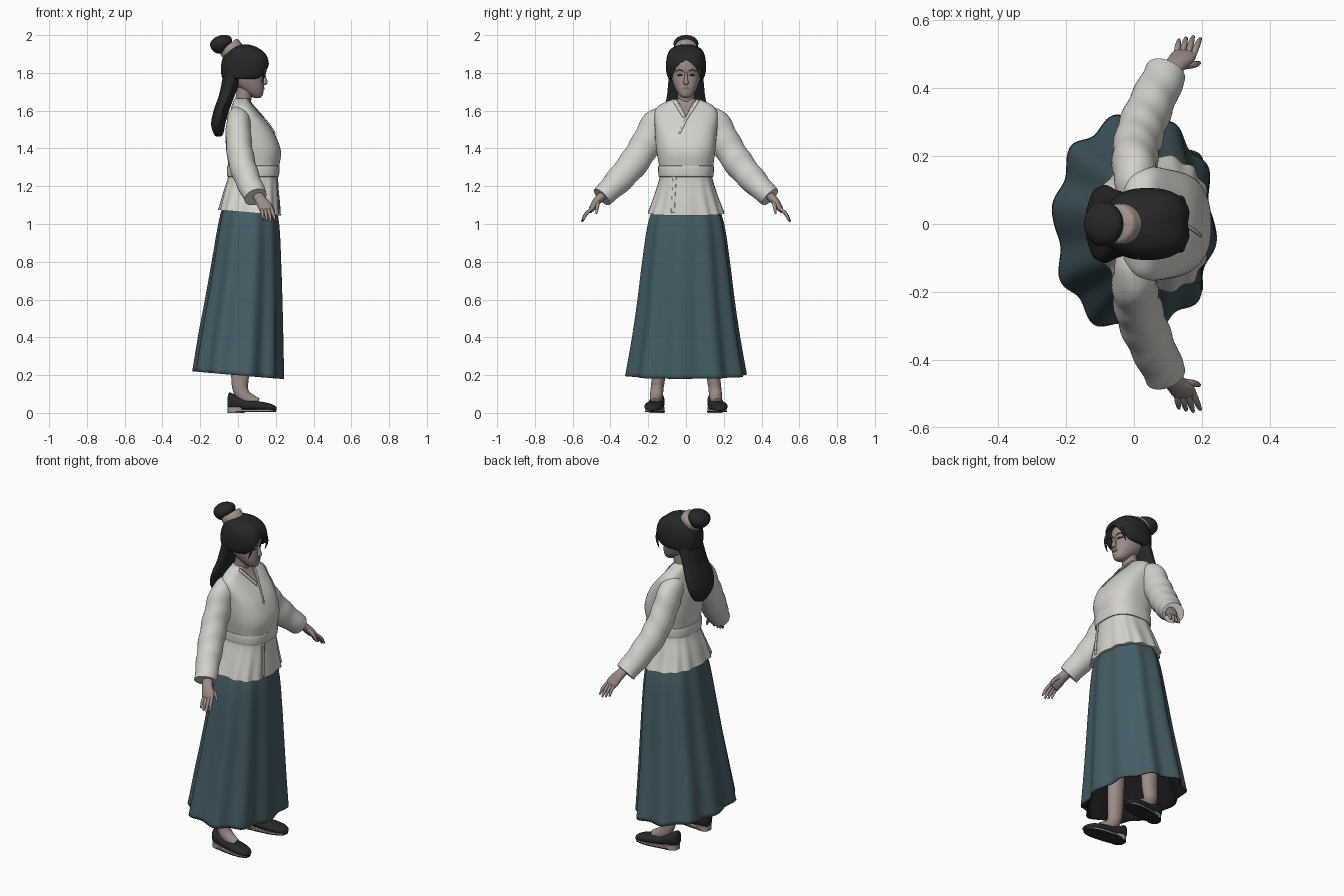
import bpy, bmesh, math
from mathutils import Vector
from mathutils.bvhtree import BVHTree

cube = bpy.data.objects.get("Cube")
if cube:
    bpy.data.objects.remove(cube, do_unlink=True)


def material(name, r, g, b):
    m = bpy.data.materials.new(name)
    m.use_nodes = True
    m.diffuse_color = (r, g, b, 1)
    bsdf = m.node_tree.nodes["Principled BSDF"]
    bsdf.inputs["Base Color"].default_value = (r, g, b, 1)
    bsdf.inputs["Roughness"].default_value = 0.8
    return m


CLOTH = material("off white cloth", 0.66, 0.64, 0.60)
TEAL = material("teal skirt", 0.058, 0.108, 0.13)
LINING = material("dark lining", 0.008, 0.008, 0.008)
HAIR = material("black hair", 0.02, 0.02, 0.02)
SKIN = material("muted skin", 0.335, 0.258, 0.238)
LIPS = material("lips", 0.25, 0.16, 0.15)
SHOE = material("black shoe", 0.022, 0.021, 0.022)
SOLE = material("pale trim", 0.38, 0.29, 0.26)
trees = {}


def smooth_steps(rows, k=6):
    """Catmull-Rom interpolation through rows of numbers."""
    rows = [tuple(r) for r in rows]
    ext = [rows[0]] + rows + [rows[-1]]
    out = []
    for i in range(len(rows) - 1):
        for s in range(k):
            t = s / k
            out.append(tuple(
                0.5 * (2 * b + (c - a) * t + (2 * a - 5 * b + 4 * c - d) * t * t
                       + (3 * b - a - 3 * c + d) * t ** 3)
                for a, b, c, d in zip(*ext[i:i + 4])))
    return out + [rows[-1]]


def finish(name, bm, mat, angle=50):
    me = bpy.data.meshes.new(name)
    bm.to_mesh(me)
    bm.free()
    ob = bpy.data.objects.new(name, me)
    bpy.context.collection.objects.link(ob)
    me.materials.append(mat)
    bpy.ops.object.select_all(action='DESELECT')
    ob.select_set(True)
    bpy.context.view_layer.objects.active = ob
    bpy.ops.object.shade_smooth_by_angle(angle=math.radians(angle))
    return ob


def spow(v, e):
    return math.copysign(abs(v) ** e, v)


def loft(name, rings, mat, n=40, power=2.0, fold=None, tilt=0, caps=True):
    """Skin rings of (centre, u, v) with superellipse outlines."""
    bm = bmesh.new()
    loops = []
    for i, (c, u, v) in enumerate(rings):
        t = i / (len(rings) - 1)
        loop = []
        for j in range(n):
            a = math.tau * j / n
            p = u * spow(math.cos(a), 2 / power) + v * spow(math.sin(a), 2 / power)
            p = c + p * (fold(t, a) if fold else 1)
            p.z -= tilt * (1 - t) * p.x
            loop.append(bm.verts.new(p))
        loops.append(loop)
    for lo, hi in zip(loops, loops[1:]):
        for j in range(n):
            k = (j + 1) % n
            bm.faces.new((lo[j], lo[k], hi[k], hi[j]))
    if caps:
        bm.faces.new(loops[0][::-1])
        bm.faces.new(loops[-1])
    bmesh.ops.recalc_face_normals(bm, faces=bm.faces)
    trees[name] = BVHTree.FromBMesh(bm)
    return finish(name, bm, mat)


def stack(rows, k=6):
    """Horizontal rings from rows of (z, back x, front x, half width)."""
    return [(Vector(((b + f) / 2, 0, z)), Vector(((f - b) / 2, 0, 0)), Vector((0, w, 0)))
            for z, b, f, w in smooth_steps(rows, k)]


def tube(rows, k=6):
    """Rings across a path from rows of (x, y, z, radius u, radius v)."""
    rows = smooth_steps(rows, k)
    pts = [Vector(r[:3]) for r in rows]
    rings = []
    for i, r in enumerate(rows):
        t = (pts[min(i + 1, len(pts) - 1)] - pts[max(i - 1, 0)]).normalized()
        u = Vector((1, 0, 0))
        u = (u - t * u.dot(t)).normalized()
        rings.append((pts[i], u * r[3], t.cross(u) * r[4]))
    return rings


def ribbon(name, target, pts, width, mat, lift=0.003):
    """Thin strip laid on the front of a part along (y, z) points."""
    pts = [Vector(p) for p in smooth_steps(pts)]
    bm = bmesh.new()
    rows = []
    for i, p in enumerate(pts):
        d = (pts[min(i + 1, len(pts) - 1)] - pts[max(i - 1, 0)]).normalized()
        w = width(i / (len(pts) - 1)) if callable(width) else width
        row = []
        for s in range(7):
            q = p + Vector((-d.y, d.x)) * w * (s / 6 - 0.5)
            hit = trees[target].ray_cast(Vector((1, q.x, q.y)), Vector((-1, 0, 0)))[0]
            row.append(bm.verts.new(((hit.x if hit else 0.04) + lift, q.x, q.y)))
        rows.append(row)
    for a, b in zip(rows, rows[1:]):
        for s in range(6):
            bm.faces.new((a[s], a[s + 1], b[s + 1], b[s]))
    bmesh.ops.recalc_face_normals(bm, faces=bm.faces)
    ob = finish(name, bm, mat)
    mod = ob.modifiers.new("thickness", 'SOLIDIFY')
    mod.thickness, mod.offset = 0.004, 0


# Skirt with broad pleats and a dark inside
skirt = loft("skirt", stack([
    (0.2, -0.232, 0.234, 0.312), (0.4, -0.202, 0.232, 0.279), (0.6, -0.167, 0.229, 0.252),
    (0.8, -0.134, 0.224, 0.229), (1.0, -0.101, 0.215, 0.2), (1.14, -0.07, 0.19, 0.155)]),
    TEAL, n=144, power=2.25, tilt=0.085, caps=False,
    fold=lambda t, a: 1 + (0.05 - 0.03 * t) * math.cos(10 * (a - 3.02) + 0.3 * math.sin(2 * a)))
skirt.data.materials.append(LINING)
mod = skirt.modifiers.new("lining", 'SOLIDIFY')
mod.thickness, mod.offset, mod.material_offset = 0.006, -1, 1

# Jacket body, belt, collar and flap
loft("jacket", stack([
    (1.065, -0.101, 0.222, 0.2), (1.15, -0.08, 0.217, 0.17), (1.25, -0.05, 0.21, 0.14),
    (1.31, -0.052, 0.216, 0.143), (1.4, -0.064, 0.226, 0.157), (1.5, -0.062, 0.187, 0.165),
    (1.58, -0.045, 0.122, 0.167), (1.62, -0.035, 0.085, 0.15), (1.645, -0.026, 0.066, 0.11),
    (1.665, -0.018, 0.055, 0.055)]), CLOTH, n=96, power=2.6, tilt=0.09,
    fold=lambda t, a: 1 + 0.03 * max(0, 1 - 3.5 * t) * math.cos(14 * a) + 0.006 * math.sin(5 * a + 20 * t))
loft("belt", stack([(1.25, -0.052, 0.211, 0.141), (1.256, -0.058, 0.217, 0.146),
                    (1.303, -0.058, 0.22, 0.147), (1.309, -0.052, 0.214, 0.142)], 3),
     CLOTH, n=64, power=2.6)
ribbon("neck_opening", "jacket", [(0, 1.662), (0, 1.625), (0, 1.57)],
       lambda t: 0.112 * (1 - t), SKIN, 0.003)
ribbon("right_collar", "jacket", [(-0.063, 1.656), (-0.042, 1.62), (-0.01, 1.568)],
       0.016, CLOTH, 0.004)
ribbon("left_collar", "jacket", [(0.063, 1.656), (0.042, 1.62), (0.004, 1.56), (-0.035, 1.48)],
       lambda t: 0.017 - 0.009 * t, CLOTH, 0.005)
ribbon("front_flap", "jacket", [(-0.06, 1.25), (-0.066, 1.15), (-0.07, 1.06)], 0.018, CLOTH, 0.005)

# Neck, head and face
loft("neck", tube([(0.015, 0, 1.6, 0.045, 0.048), (0.03, 0, 1.67, 0.042, 0.044),
                   (0.045, 0, 1.76, 0.045, 0.046)]), SKIN)
loft("head", stack([
    (1.668, 0.085, 0.118, 0.014), (1.68, 0.06, 0.13, 0.033), (1.71, 0.015, 0.136, 0.054),
    (1.75, -0.03, 0.136, 0.07), (1.79, -0.06, 0.134, 0.078), (1.83, -0.07, 0.14, 0.081),
    (1.9, -0.05, 0.125, 0.075), (1.94, 0, 0.08, 0.035)]), SKIN, power=2.2)
loft("nose", tube([(0.133, 0, 1.8, 0.006, 0.006), (0.143, 0, 1.765, 0.01, 0.01),
                   (0.144, 0, 1.748, 0.012, 0.014), (0.134, 0, 1.74, 0.006, 0.008)]), SKIN, n=16)
ribbon("mouth", "head", [(-0.02, 1.715), (0, 1.717), (0.02, 1.715)],
       lambda t: 0.002 + 0.009 * math.sin(math.pi * t), LIPS, 0.002)
for side, s in (("left", 1), ("right", -1)):
    ribbon(side + "_eye", "head", [(s * 0.018, 1.785), (s * 0.032, 1.789), (s * 0.048, 1.787)],
           lambda t: 0.002 + 0.007 * math.sin(math.pi * t), HAIR, 0.002)
    ribbon(side + "_brow", "head", [(s * 0.014, 1.808), (s * 0.034, 1.815), (s * 0.054, 1.81)],
           0.004, HAIR, 0.002)

# Hair cap with a parted fringe cut out over the face
cap = loft("hair_cap", stack([
    (1.768, -0.08, 0.135, 0.088), (1.78, -0.086, 0.152, 0.098), (1.812, -0.09, 0.166, 0.105),
    (1.86, -0.086, 0.168, 0.105), (1.905, -0.068, 0.148, 0.095), (1.935, -0.04, 0.105, 0.07),
    (1.95, 0, 0.06, 0.025)]), HAIR, n=64, power=2.4,
    fold=lambda t, a: 1 - 0.06 * math.exp(-(min(a, math.tau - a) / 0.25) ** 2))
bm = bmesh.new()
half = [(0.03, 1.852), (0.058, 1.82), (0.075, 1.785), (0.08, 1.7)]
outline = [(0, 1.868)] + half + [(-y, z) for y, z in reversed(half)]
face = bm.faces.new([bm.verts.new((0.06, y, z)) for y, z in outline])
wall = bmesh.ops.extrude_face_region(bm, geom=[face])["geom"]
bmesh.ops.translate(bm, vec=(0.2, 0, 0), verts=[g for g in wall if isinstance(g, bmesh.types.BMVert)])
bmesh.ops.recalc_face_normals(bm, faces=bm.faces)
cutter = finish("face_cutter", bm, HAIR)
cutter.hide_render = True
cutter.hide_set(True)
mod = cap.modifiers.new("face opening", 'BOOLEAN')
mod.operation, mod.object, mod.solver = 'DIFFERENCE', cutter, 'EXACT'

# Long back hair, topknot and its wide band
loft("back_hair", stack([
    (1.462, -0.115, -0.092, 0.02), (1.48, -0.13, -0.078, 0.06), (1.53, -0.143, -0.068, 0.1),
    (1.6, -0.13, -0.048, 0.114), (1.68, -0.102, -0.018, 0.1), (1.76, -0.085, 0.015, 0.092),
    (1.84, -0.07, 0.03, 0.08)]), HAIR, fold=lambda t, a: 1 + 0.02 * math.cos(9 * a))
loft("hair_band", tube([(-0.016, 0, 1.898, 0.056, 0.056), (-0.024, 0, 1.909, 0.062, 0.06),
                        (-0.046, 0, 1.938, 0.061, 0.059), (-0.053, 0, 1.947, 0.052, 0.05)]), SOLE)
loft("topknot", stack([
    (1.902, -0.108, -0.07, 0.02), (1.912, -0.128, -0.055, 0.042), (1.935, -0.145, -0.042, 0.061),
    (1.96, -0.146, -0.032, 0.065), (1.983, -0.128, -0.034, 0.052), (1.996, -0.102, -0.045, 0.028),
    (2.0, -0.085, -0.065, 0.008)]), HAIR)

for side, s in (("left", 1), ("right", -1)):
    def path(rows):
        return tube([(r[0], s * r[1]) + tuple(r[2:]) for r in rows])

    loft(side + "_temple_lock", path([(0.145, 0.065, 1.83, 0.008, 0.012), (0.14, 0.076, 1.79, 0.006, 0.008),
                                      (0.125, 0.08, 1.75, 0.002, 0.002)]), HAIR, n=12)
    # Sleeve with soft wrinkles and a wide cuff
    loft(side + "_sleeve", path([
        (0.005, 0.08, 1.575, 0.05, 0.055), (0.002, 0.15, 1.53, 0.064, 0.082),
        (0.005, 0.212, 1.425, 0.068, 0.08), (0.022, 0.28, 1.32, 0.07, 0.078),
        (0.055, 0.362, 1.225, 0.066, 0.07), (0.094, 0.445, 1.143, 0.062, 0.056)]),
        CLOTH, n=48, fold=lambda t, a: 1 + 0.03 * math.sin(34 * t + 2 * math.cos(a)))
    # Hand: palm, four fingers, thumb
    loft(side + "_palm", path([(0.1, 0.43, 1.16, 0.028, 0.024), (0.122, 0.468, 1.125, 0.031, 0.022),
                               (0.144, 0.492, 1.09, 0.037, 0.018), (0.154, 0.506, 1.068, 0.032, 0.01)]),
         SKIN, n=24)
    for f in range(4):
        o = f - 1.5
        reach = 1 - 0.1 * abs(o - 0.3)
        loft(f"{side}_finger_{f + 1}", path([
            (0.15 + o * 0.016, 0.495, 1.085, 0.009, 0.009),
            (0.158 + o * 0.019, 0.495 + 0.037 * reach, 1.085 - 0.035 * reach, 0.009, 0.009),
            (0.164 + o * 0.021, 0.495 + 0.058 * reach, 1.085 - 0.075 * reach, 0.005, 0.005)]), SKIN, n=12)
    loft(side + "_thumb", path([(0.142, 0.466, 1.12, 0.012, 0.012), (0.178, 0.47, 1.09, 0.01, 0.01),
                                (0.193, 0.475, 1.055, 0.005, 0.005)]), SKIN, n=12)
    # Leg and instep, slipper, pale welt and heel over dark treads
    loft(side + "_leg", path([(0.01, 0.14, 0.5, 0.054, 0.046), (0.011, 0.145, 0.22, 0.048, 0.037),
                              (0.012, 0.153, 0.13, 0.041, 0.034), (0.038, 0.158, 0.084, 0.036, 0.034),
                              (0.1, 0.167, 0.051, 0.03, 0.023)]), SKIN, n=24)
    rows = [(-0.056, 0.03, 0.08, 0.02), (-0.045, 0.022, 0.108, 0.034), (-0.01, 0.018, 0.092, 0.041),
            (0.04, 0.014, 0.07, 0.044), (0.1, 0.012, 0.063, 0.05), (0.16, 0.01, 0.052, 0.045),
            (0.192, 0.01, 0.04, 0.03), (0.204, 0.014, 0.028, 0.01)]
    loft(side + "_slipper", [(Vector((x, s * (0.155 + 0.12 * x), (lo + hi) / 2)), Vector((0, w, 0)),
                              Vector((0, 0, (hi - lo) / 2))) for x, lo, hi, w in smooth_steps(rows)],
         SHOE, n=32, power=2.3)
    for part, lo, hi, back, front, w, mat in (
            ("welt", 0.01, 0.018, -0.052, 0.198, 0.047, SOLE), ("tread", 0.004, 0.01, -0.052, 0.2, 0.048, SHOE),
            ("heel", 0.003, 0.03, -0.055, 0.035, 0.039, SOLE), ("heel_tread", 0, 0.003, -0.055, 0.035, 0.039, SHOE)):
        mid = (back + front) / 2
        u = Vector((front - back, s * 0.12 * (front - back), 0)) / 2
        loft(f"{side}_{part}", [(Vector((mid, s * (0.155 + 0.12 * mid), z)), u, Vector((0, w, 0)))
                                for z in (lo, hi)], mat, power=2.5)
